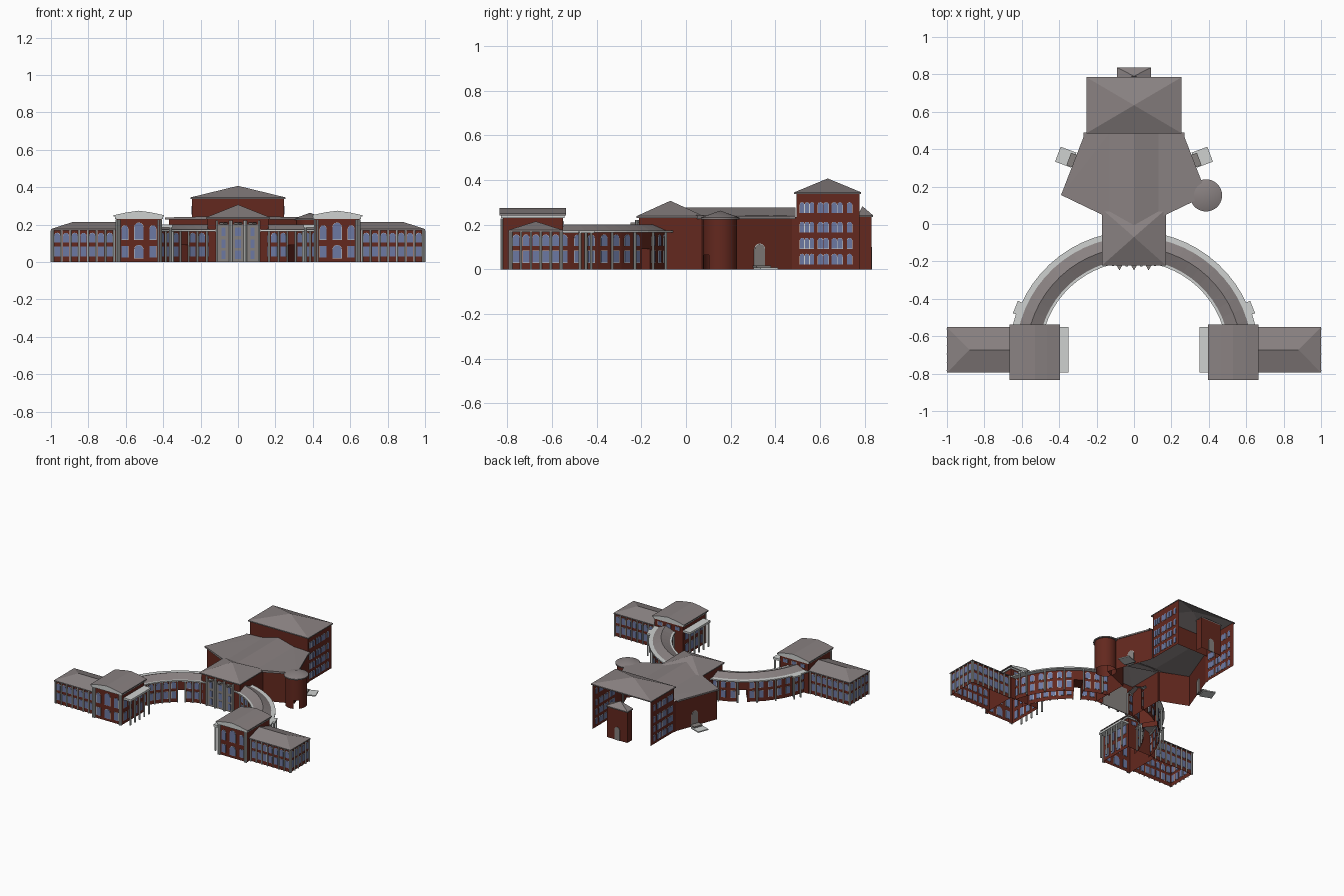
import bpy, bmesh, math
from mathutils import Matrix, Vector

if "Cube" in bpy.data.objects:
    bpy.data.objects.remove(bpy.data.objects["Cube"])

def material(name, rgb):
    m = bpy.data.materials.new(name)
    m.diffuse_color = (*rgb, 1)
    m.use_nodes = True
    m.node_tree.nodes["Principled BSDF"].inputs["Base Color"].default_value = m.diffuse_color
    return m

BRICK = material("red_brick", (.125, .021, .013))
ROOF = material("grey_roof", (.25, .22, .22))
TRIM = material("pale_trim", (.62, .64, .63))
GLASS = material("blue_glass", (.15, .19, .36))
STONE = material("grey_stone", (.24, .22, .21))

parts = {}                       # name -> (bmesh, material, mirrored)

def part(name, mat, mirror=True):
    if name not in parts:
        parts[name] = (bmesh.new(), mat, mirror)
    return parts[name][0]

def poly(bm, verts, faces):
    vs = [bm.verts.new(v) for v in verts]
    for f in faces:
        bm.faces.new([vs[i] for i in f])

def wall(name, pts, z0, z1, mirror=True):
    bm = part(name, BRICK, mirror)
    for a, b in zip(pts, pts[1:]):
        poly(bm, [(*a, z0), (*b, z0), (*b, z1), (*a, z1)], [(0, 1, 2, 3)])

def box(name, mat, x0, x1, y0, y1, z0, z1, mirror=True, turn=0):
    c = Vector(((x0 + x1) / 2, (y0 + y1) / 2, (z0 + z1) / 2))
    m = Matrix.Translation(c) @ Matrix.Rotation(turn, 4, 'Z') @ Matrix.Diagonal((x1 - x0, y1 - y0, z1 - z0, 1))
    bmesh.ops.create_cube(part(name, mat, mirror), size=1, matrix=m)

def column(name, x, y, z1, r=.006):
    bmesh.ops.create_cone(part(name, TRIM), cap_ends=True, segments=8, radius1=r, radius2=r,
                          depth=z1, matrix=Matrix.Translation((x, y, z1 / 2)))

def hip(name, x0, x1, y0, y1, z0, z1, a, b, mirror=True):
    c = [(x0, y0), (x1, y0), (x1, y1), (x0, y1)]
    bm = part(name, ROOF, mirror)
    poly(bm, [(*p, z0 - .008) for p in c] + [(*p, z0) for p in c] + [(*a, z1), (*b, z1)],
         [(0, 1, 5, 4), (1, 2, 6, 5), (2, 3, 7, 6), (3, 0, 4, 7),
          (4, 5, 9, 8), (5, 6, 9), (6, 7, 8, 9), (7, 4, 8)])
    bmesh.ops.remove_doubles(bm, verts=bm.verts, dist=1e-5)

def plate(name, mat, c, d, w, z0, h, thick, arched, mirror=True):
    # upright plate through a wall, showing on both sides of it
    n = Vector((d.y, -d.x))
    pr = [(-w / 2, z0), (w / 2, z0)]
    if arched:
        pr += [(w / 2 * math.cos(t * math.pi / 6), z0 + h - w / 2 + w / 2 * math.sin(t * math.pi / 6)) for t in range(7)]
    else:
        pr += [(w / 2, z0 + h), (-w / 2, z0 + h)]
    k = len(pr)
    vs = [(*(c + d * t + n * o), z) for o in (-thick, thick) for t, z in pr]
    poly(part(name, mat, mirror), vs, [tuple(range(k)), tuple(range(k, 2 * k))]
         + [(i, (i + 1) % k, (i + 1) % k + k, i + k) for i in range(k)])

def facade(name, p0, p1, n, rows, w, cols=0, frame=.0015):
    # evenly spaced framed windows in rows (z, height, arched), columns between them
    p0, p1 = Vector(p0), Vector(p1)
    d = (p1 - p0).normalized()
    for i in range(n):
        c = p0.lerp(p1, (i + .5) / n)
        for z, h, arched in rows:
            plate(name + "_window_frames", TRIM, c, d, w + 2 * frame, z - frame, h + 2 * frame, .002, arched)
            plate(name + "_windows", GLASS, c, d, w, z, h, .0035, arched)
    if cols:
        for i in range(n + 1):
            c = p0.lerp(p1, i / n) + Vector((d.y, -d.x)) * .005
            column(name + "_columns", c.x, c.y, cols, .005)

def polar(r, deg, c=(0, -.7)):
    a = math.radians(deg)
    return (c[0] + r * math.sin(a), c[1] + r * math.cos(a))

def loft(name, mat, profile, a0, a1, step, c=(0, -.7), mirror=True):
    bm = part(name, mat, mirror)
    for i in range(round((a1 - a0) / step)):
        s, e = a0 + i * step, a0 + (i + 1) * step
        for (r, z), (q, y) in zip(profile, profile[1:]):
            poly(bm, [(*polar(r, s, c), z), (*polar(r, e, c), z), (*polar(q, e, c), y), (*polar(q, s, c), y)], [(0, 1, 2, 3)])
    bmesh.ops.remove_doubles(bm, verts=bm.verts, dist=1e-5)
    bmesh.ops.dissolve_degenerate(bm, edges=bm.edges, dist=1e-6)

# Rear tall block, open at the back
wall("rear_block_side_walls", [(.245, .495), (.245, .778)], 0, .345)
wall("rear_block_front_wall", [(0, .495), (.245, .495)], .2, .345)
for y, w, k in ((.542, .066, 3), (.615, .052, 2), (.677, .052, 2), (.733, .026, 1)):
    facade("rear_block", (.245, y - w / 2), (.245, y + w / 2), k,
           [(z, .047, True) for z in (.022, .093, .165, .253)], w / k - .003, frame=.001)
hip("rear_block_roof", -.255, .255, .485, .785, .345, .407, (0, .635), (0, .635), False)

# Small back stair tower with door
wall("back_tower_walls", [(0, .83), (.085, .83), (.085, .775)], 0, .24)
hip("back_tower_roof", -.092, .092, .77, .838, .242, .283, (0, .79), (0, .79), False)
plate("back_door", STONE, Vector((0, .83)), Vector((-1, 0)), .045, 0, .1, .004, True, False)

# Central hall with splayed sides: raised ridge strip, nearly flat outer roof
wall("hall_walls", [(.16, .07), (.37, .155), (.25, .475), (.25, .5)], 0, .235)
eave = [(.17, .05), (.39, .155), (.27, .465), (.27, .49)]
poly(part("hall_roof", ROOF), [(0, -.07, .278), (0, .49, .278)] + [(*p, .238) for p in eave] + [(*p, .226) for p in eave]
     + [(.13, .03, .244), (.13, .49, .244)],
     [(0, 10, 11, 1), (10, 2, 3), (10, 3, 11), (3, 4, 11), (4, 5, 11), (2, 6, 7, 3), (3, 7, 8, 4), (4, 8, 9, 5)])
side = Vector((-.12, .32)).normalized()
plate("side_door_frames", TRIM, Vector((.304, .33)), side, .052, 0, .116, .002, True)
plate("side_doors", STONE, Vector((.304, .33)), side, .048, 0, .113, .004, True)
turn = math.atan2(.12, .32)
box("side_steps", TRIM, .32, .41, .315, .4, 0, .008, turn=turn)
box("side_landing", STONE, .305, .35, .305, .375, .008, .018, turn=turn)

# Round tower on the right only, with a doorway gap
tc = (.385, .153)
loft("round_tower_wall", BRICK, [(.076, 0), (.076, .065)], 160, 490, 10, tc, False)
loft("round_tower_wall", BRICK, [(.076, .065), (.076, .226)], 0, 360, 10, tc, False)
loft("round_tower_roof", ROOF, [(.076, .224), (.086, .224), (.086, .232), (.0, .263)], 0, 360, 10, tc, False)

# Entrance pavilion
wall("entrance_walls", [(0, -.21), (.163, -.21), (.163, .08)], 0, .235)
hip("entrance_roof", -.172, .172, -.222, .08, .238, .307, (0, -.07), (0, -.07), False)
front = Vector((1, 0))
plate("entrance_stone_front", STONE, Vector((0, -.21)), front, .225, 0, .2, .003, False, False)
for x in (-.078, 0, .078):
    for z, h in ((.015, .045), (.075, .045), (.14, .045)):
        plate("entrance_windows", GLASS, Vector((x, -.213)), front, .03 if x == 0 else .02, z, h, .003, False, False)
    poly(part("entrance_hoods", STONE, False),
         [(x - .022, -.21, .2), (x + .022, -.21, .2), (x, -.248, .2), (x - .022, -.21, .21), (x + .022, -.21, .21), (x, -.248, .21)],
         [(0, 1, 2), (3, 4, 5), (0, 2, 5, 3), (1, 2, 5, 4)])
for x in (.039, .112):
    column("entrance_columns", x, -.22, .222, .009 if x < .1 else .006)

# Curved galleries with a passage through them
ROWS = [(.03, .052, False), (.105, .05, True)]
A0, STEP = 13, 6
for i in range(11):
    s, e = A0 + i * STEP, A0 + (i + 1) * STEP
    passage = i == 3
    for r, a, b in ((.518, s, e), (.628, e, s)):
        wall("gallery_walls", [polar(r, a), polar(r, b)], .09 if passage else 0, .17)
        if not passage:
            facade("gallery", polar(r, a), polar(r, b), 1, ROWS, .032)
    if passage:
        for a in (s, e):
            wall("gallery_passage", [polar(.518, a), polar(.628, a)], 0, .17)
        loft("gallery_passage", BRICK, [(.518, .09), (.628, .09)], s, e, STEP)
    if i % 2:
        column("gallery_columns", *polar(.645, s), .168)
    column("gallery_columns", *polar(.511, s), .168, .005)
loft("gallery_roof", ROOF, [(.632, .174), (.575, .2), (.512, .174)], A0, 79, STEP)
for q, r in ((.498, .52), (.62, .662)):
    loft("gallery_cornice", TRIM, [(q, .173), (r, .173), (r, .164), (q, .164), (q, .173)], A0, 79, STEP)
for r, a in ((.685, 65), (.668, 71)):
    loft("gallery_porch_cornice", TRIM, [(.65, .1735), (r, .1735), (r, .1635), (.65, .1635)], a, a + 6, STEP)
column("gallery_columns", *polar(.678, 66), .166)
column("gallery_columns", *polar(.675, 70.5), .166)

# End pavilions with low gable roofs
box("pavilion_cornice", TRIM, .402, .658, -.828, -.545, .23, .242)
wall("pavilion_walls", [(.41, -.55), (.41, -.82), (.65, -.82), (.65, -.55), (.41, -.55)], 0, .23)
gable = [(.395, .242), (.395, .25), (.465, .265), (.53, .274), (.595, .265), (.665, .25), (.665, .242)]
k = len(gable)
poly(part("pavilion_roof", ROOF), [(x, y, z) for y in (-.835, -.538) for x, z in gable],
     [(i, i + 1, i + 1 + k, i + k) for i in range(k - 1)])
poly(part("pavilion_gables", TRIM), [(x, y, z) for y in (-.833, -.54) for x, z in gable],
     [tuple(range(k)), tuple(range(k, 2 * k))])
TALL = [(.025, .06, False), (.12, .075, True)]
facade("pavilion_front", (.495, -.82), (.565, -.82), 1, [(.02, .07, True), (.12, .09, True)], .048)
facade("pavilion_front", (.425, -.82), (.485, -.82), 1, TALL, .034)
facade("pavilion_front", (.575, -.82), (.635, -.82), 1, TALL, .034)
facade("pavilion_side", (.41, -.56), (.41, -.81), 4, TALL, .036)
facade("pavilion_back", (.64, -.55), (.42, -.55), 3, [(.19, .025, False)], .036)
for x in (.412, .425, .635, .648):
    column("pavilion_columns", x, -.826, .228, .006)

# Inner side porches
box("porch_canopy", TRIM, .35, .41, -.795, -.55, .185, .2)
for i in range(5):
    column("porch_columns", .361, -.785 + i * .056, .187, .007)

# Outer wings with hipped roofs
wall("wing_walls", [(.65, -.785), (.992, -.785), (.992, -.56), (.65, -.56)], 0, .17)
facade("wing", (.662, -.785), (.99, -.785), 7, ROWS, .03, .168)
facade("wing", (.992, -.783), (.992, -.562), 5, ROWS, .029, .168)
facade("wing", (.99, -.56), (.662, -.56), 7, ROWS, .03, .168)
hip("wing_roof", .65, 1.0, -.795, -.552, .176, .215, (.65, -.673), (.88, -.673))

# Turn every collected mesh into an object
for name, (bm, mat, mirror) in parts.items():
    bmesh.ops.recalc_face_normals(bm, faces=bm.faces)
    me = bpy.data.meshes.new(name)
    bm.to_mesh(me)
    bm.free()
    me.materials.append(mat)
    ob = bpy.data.objects.new(name, me)
    bpy.context.collection.objects.link(ob)
    if mirror:
        ob.modifiers.new("mirror", 'MIRROR').use_mirror_merge = False
    if name.startswith("round_tower"):
        bpy.context.view_layer.objects.active = ob
        ob.select_set(True)
        bpy.ops.object.shade_smooth_by_angle(angle=math.radians(15))
        ob.select_set(False)
